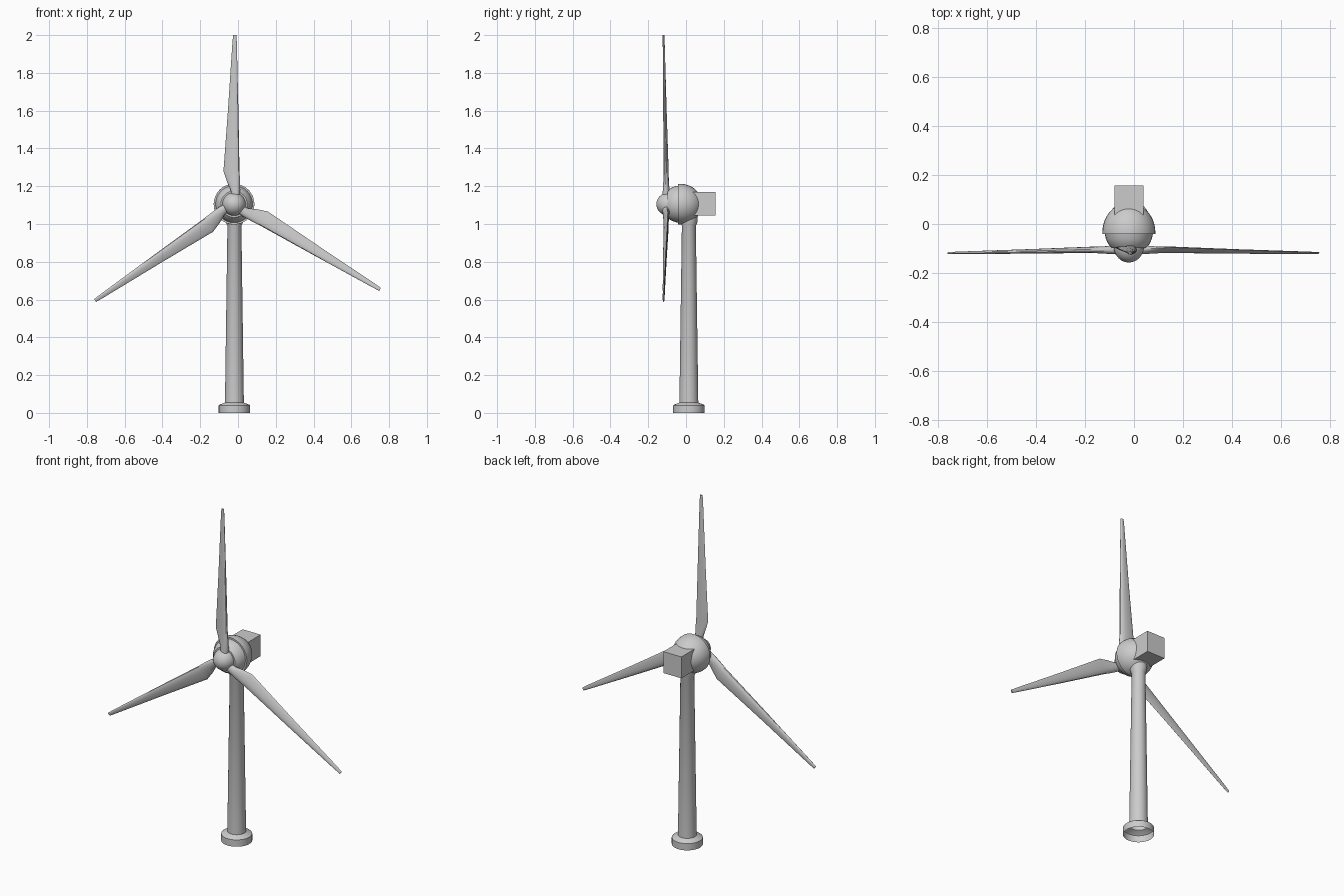
import bpy, bmesh, math
from mathutils import Matrix, Vector

if "Cube" in bpy.data.objects:
    bpy.data.objects.remove(bpy.data.objects["Cube"])

CX, TY, HZ = -0.021, 0.015, 1.105   # shared x centre, tower y, hub height


def finish(name, bm, angle=35):
    bmesh.ops.remove_doubles(bm, verts=bm.verts, dist=1e-5)
    bmesh.ops.recalc_face_normals(bm, faces=bm.faces)
    me = bpy.data.meshes.new(name)
    bm.to_mesh(me)
    bm.free()
    ob = bpy.data.objects.new(name, me)
    bpy.context.collection.objects.link(ob)
    bpy.ops.object.select_all(action='DESELECT')
    ob.select_set(True)
    bpy.context.view_layer.objects.active = ob
    bpy.ops.object.shade_smooth_by_angle(angle=math.radians(angle))
    return ob


def loft(bm, rings, cap=False):
    loops = [[bm.verts.new(p) for p in ring] for ring in rings]
    n = len(loops[0])
    for a, b in zip(loops, loops[1:]):
        for i in range(n):
            j = (i + 1) % n
            bm.faces.new((a[i], a[j], b[j], b[i]))
    if cap:
        bm.faces.new(loops[0])
        bm.faces.new(loops[-1])


def revolve(name, profile, centre, along_y=False, n=32):
    """Lathe a (radius, height) profile around z, or around y."""
    bm = bmesh.new()
    rings = []
    for r, h in profile:
        ring = []
        for i in range(n):
            a = 2 * math.pi * i / n
            u, v = max(r, 1e-7) * math.cos(a), max(r, 1e-7) * math.sin(a)
            ring.append(Vector(centre) + Vector((u, h, v) if along_y else (u, v, h)))
        rings.append(ring)
    loft(bm, rings)
    return finish(name, bm)


def arc(radius, length, y, start, end, steps=14):
    """Elliptical (radius, y) profile between two angles in degrees."""
    angles = [math.radians(start + (end - start) * i / steps) for i in range(steps + 1)]
    return [(radius * math.cos(a), y + length * math.sin(a)) for a in angles]


# tower with stepped foot, open underneath
revolve("tower", [(0.083, 0), (0.083, 0.04), (0.078, 0.044), (0.053, 0.053),
                  (0.050, 0.055), (0.037, 0.99), (0.046, 1.01), (0.046, 1.05)],
        (CX + 0.002, TY, 0))

# nacelle: egg-shaped back shell, step, tapering front collar
revolve("nacelle", arc(0.108, 0.119, -0.033, 90, -4) +
        [(0.098, -0.041), (0.094, -0.060), (0.085, -0.081), (0.070, -0.098), (0, -0.098)],
        (CX, 0, HZ), True)

# box on the back of the nacelle
bm = bmesh.new()
bmesh.ops.create_cube(bm, size=1, matrix=Matrix.Translation((CX, 0.087, 1.107))
                      @ Matrix.Diagonal((0.118, 0.14, 0.126, 1)))
finish("rear_box", bm)

# rounded hub
revolve("hub", arc(0.062, 0.067, -0.090, -90, 90, 18), (CX, 0, HZ), True)

# blades: (distance, trailing x, leading x, trailing y, leading y, thickness)
SECTIONS = [(0.03, -0.012, 0.028, -0.105, -0.105, 0.040),
            (0.075, -0.018, 0.033, -0.102, -0.108, 0.036),
            (0.120, -0.038, 0.032, -0.098, -0.110, 0.033),
            (0.175, -0.056, 0.029, -0.096, -0.110, 0.028),
            (0.500, -0.032, 0.023, -0.106, -0.115, 0.020),
            (0.850, -0.009, 0.015, -0.116, -0.119, 0.012),
            (0.895, -0.005, 0.013, -0.117, -0.120, 0.010)]


def blade_section(k, d, xt, xl, yt, yl, th, n=16):
    mid = Vector(((xt + xl) / 2, (yt + yl) / 2))
    half = Vector(((xl - xt) / 2, (yl - yt) / 2))
    side = Vector((-half.y, half.x)).normalized()
    pts = []
    for i in range(n):
        a = 2 * math.pi * i / n
        taper = 1 if k < 2 else 0.8 + 0.35 * math.cos(a)
        p = mid + half * math.cos(a) + side * (th / 2 * math.sin(a) * taper)
        pts.append(Vector((p.x, p.y, d)))
    return pts


for b, turn in enumerate((0, 120, 235)):
    bm = bmesh.new()
    loft(bm, [blade_section(k, *s) for k, s in enumerate(SECTIONS)], cap=True)
    bm.transform(Matrix.Translation((CX, 0, HZ)) @ Matrix.Rotation(math.radians(turn), 4, 'Y'))
    finish("blade_%d" % (b + 1), bm)
